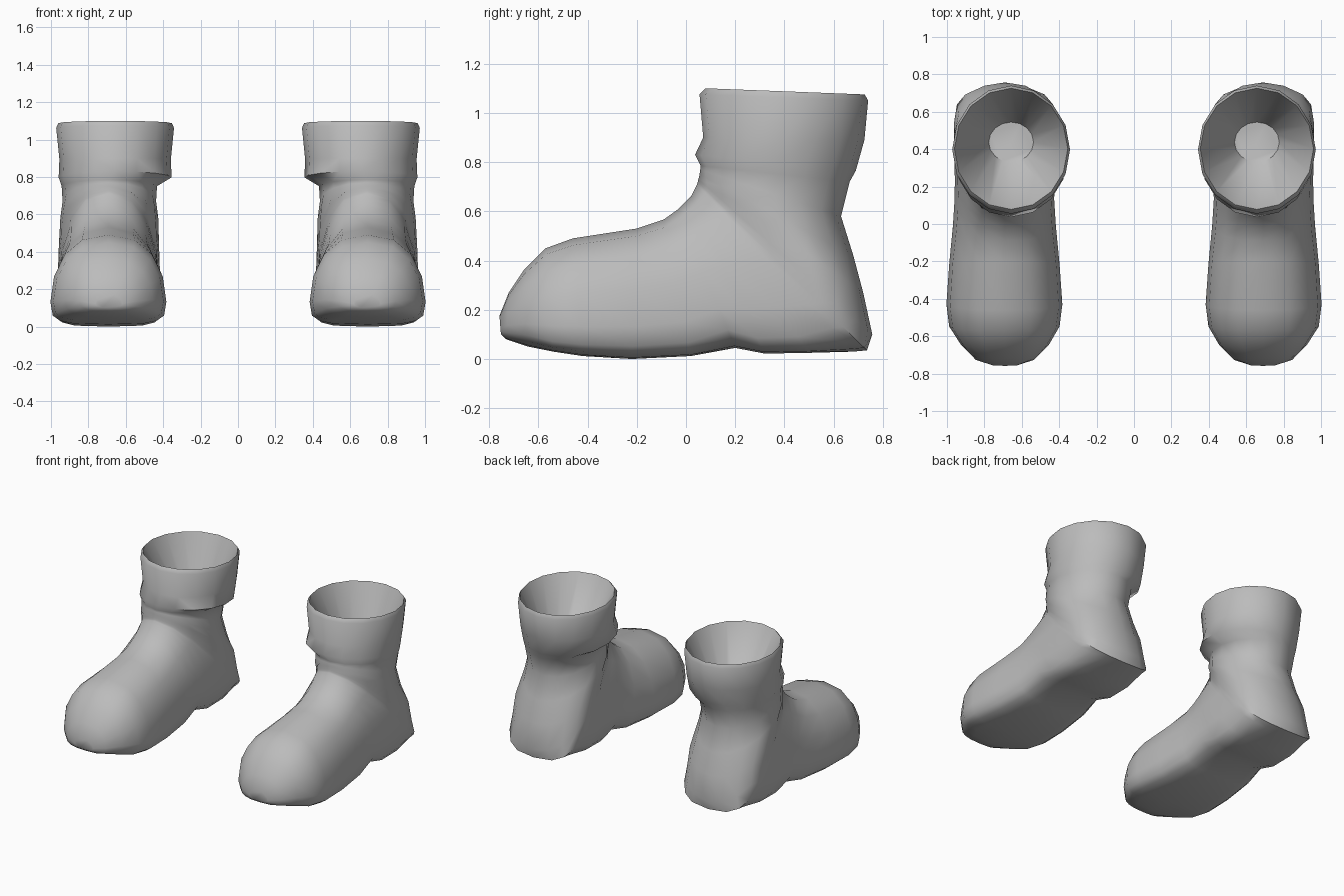
import bpy, bmesh, math

if "Cube" in bpy.data.objects:
    bpy.data.objects.remove(bpy.data.objects["Cube"])

SEG = 16
felt = bpy.data.materials.new("boot_grey")
felt.diffuse_color = (0.5, 0.5, 0.5, 1)
felt.use_nodes = True
felt.node_tree.nodes["Principled BSDF"].inputs["Base Color"].default_value = felt.diffuse_color

# Each ring: top/front y, z, bottom/back y, z, half width.
# Each section: centre x, widest point (0 top, 1 bottom), squareness of the lower half
TOE = (.69, .7, .7), [
    (-.758, .175, -.752, .10, .07),
    (-.72, .27, -.73, .08, .155),
    (-.66, .36, -.64, .05, .235)]
FOOT = (.693, .75, .52), [
    (-.57, .45, -.54, .03, .295),
    (-.46, .49, -.42, .012, .31),
    (-.20, .53, -.22, 0, .295),
    (-.09, .567, .02, .012, .275)]
ARCH = (.693, .72, .65), [
    (-.03, .61, .20, .045, .266)]
HEEL = (.69, .72, .45), [
    (.02, .66, .32, .022, .268),
    (.035, .69, .50, .025, .27)]
HEEL_BACK = (.69, .72, .72), [
    (.045, .71, .68, .03, .272),
    (.048, .72, .735, .035, .272)]
HEEL_TOP = (.69, .66, .95), [
    (.05, .73, .757, .10, .272),
    (.053, .74, .72, .27, .268)]
ANKLE = (.688, .52, 1), [
    (.055, .75, .68, .42, .262),
    (.058, .77, .63, .58, .25),
    (.06, .785, .665, .72, .255)]
CUFF = (.657, .5, 1), [
    (.037, .83, .69, .765, .302),
    (.07, .90, .725, .89, .298),
    (.055, 1.075, .74, 1.05, .315),
    (.078, 1.10, .726, 1.075, .303),
    (.33, .68, .545, .68, .12)]     # bottom of the funnel-shaped inside
SECTIONS = (TOE, FOOT, ARCH, HEEL, HEEL_BACK, HEEL_TOP, ANKLE, CUFF)


def ring_points(ring, cx, wide, low):
    y0, z0, y1, z1, w = ring
    pts = []
    for i in range(SEG):
        a = 2 * math.pi * i / SEG
        s, k = math.sin(a), math.cos(a)
        if k >= 0:
            t, power = wide * (1 - k), 1 if wide < .6 else .82
        else:
            t, power = wide + (1 - wide) * abs(k) ** low, low
        x = cx + w * math.copysign(abs(s) ** power if abs(s) > 1e-6 else 0, s)
        pts.append((x, y0 + (y1 - y0) * t, z0 + (z1 - z0) * t))
    return pts


def build_boot(name, side):
    bm = bmesh.new()
    loops = [[bm.verts.new((side * x, y, z)) for x, y, z in ring_points(ring, *shape)]
             for shape, rings in SECTIONS for ring in rings]
    for lo, hi in zip(loops, loops[1:]):
        for i in range(SEG):
            j = (i + 1) % SEG
            bm.faces.new((lo[i], lo[j], hi[j], hi[i]))
    bm.faces.new(loops[0])       # toe tip
    bm.faces.new(loops[-1])      # insole
    bmesh.ops.recalc_face_normals(bm, faces=bm.faces)
    mesh = bpy.data.meshes.new(name)
    bm.to_mesh(mesh)
    bm.free()
    mesh.materials.append(felt)
    boot = bpy.data.objects.new(name, mesh)
    bpy.context.collection.objects.link(boot)
    bpy.ops.object.select_all(action='DESELECT')
    boot.select_set(True)
    bpy.context.view_layer.objects.active = boot
    bpy.ops.object.shade_smooth_by_angle(angle=math.radians(60))


build_boot("left_boot", 1)
build_boot("right_boot", -1)
